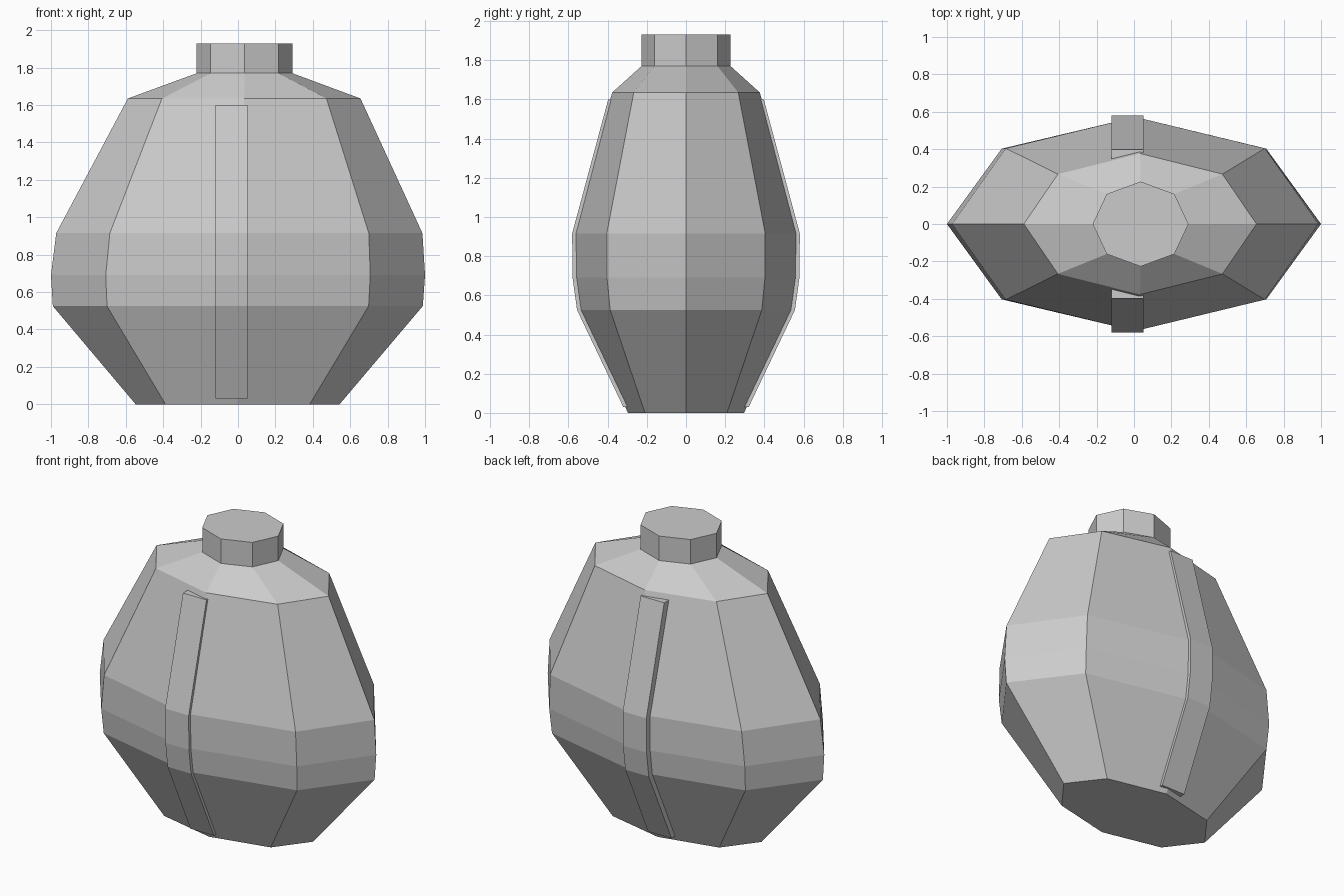
import bpy, bmesh, math

if "Cube" in bpy.data.objects:
    bpy.data.objects.remove(bpy.data.objects["Cube"])

grey = bpy.data.materials.new("plain grey")
grey.diffuse_color = (0.6, 0.6, 0.6, 1)
grey.use_nodes = True
grey.node_tree.nodes["Principled BSDF"].inputs["Base Color"].default_value = grey.diffuse_color


def finish(name, bm):
    bmesh.ops.recalc_face_normals(bm, faces=bm.faces)
    mesh = bpy.data.meshes.new(name)
    bm.to_mesh(mesh)
    bm.free()
    mesh.materials.append(grey)
    obj = bpy.data.objects.new(name, mesh)
    bpy.context.collection.objects.link(obj)
    return obj


def loft(name, rings, sides=8):
    """Closed eight-sided solid through rings of (z, centre x, radius x, radius y)."""
    bm = bmesh.new()
    loops = []
    for z, cx, rx, ry in rings:
        angles = [math.tau * i / sides for i in range(sides)]
        loops.append([bm.verts.new((cx + rx * math.cos(a), ry * math.sin(a), z)) for a in angles])
    for low, high in zip(loops, loops[1:]):
        for i in range(sides):
            j = (i + 1) % sides
            bm.faces.new((low[i], low[j], high[j], high[i]))
    bm.faces.new(loops[0])
    bm.faces.new(loops[-1])
    return finish(name, bm)


# Flattened pot body
BODY = [(0.0, -0.002, 0.545, 0.296), (0.525, -0.001, 0.989, 0.547),
        (0.69, 0.0, 1.0, 0.570), (0.915, 0.007, 0.979, 0.572),
        (1.635, 0.033, 0.622, 0.377), (1.77, 0.035, 0.256, 0.227)]
loft("pot_body", BODY)

# Short neck on top
loft("neck", [(1.765, 0.035, 0.256, 0.227), (1.93, 0.035, 0.256, 0.227)])


# Vertical straps that follow the front and back of the body
def strap(name, side):
    profile = [(0.03, 0.32), (0.525, 0.556), (0.69, 0.579), (0.915, 0.581), (1.60, 0.397)]
    bm = bmesh.new()
    rows = []
    for z, y in profile:
        rows.append([bm.verts.new((x, side * (y - d), z))
                     for x, d in ((-0.12, 0), (0.05, 0), (0.05, 0.07), (-0.12, 0.07))])
    for low, high in zip(rows, rows[1:]):
        for i in range(4):
            j = (i + 1) % 4
            bm.faces.new((low[i], low[j], high[j], high[i]))
    bm.faces.new(rows[0])
    bm.faces.new(rows[-1])
    return finish(name, bm)


strap("front_strap", -1)
strap("back_strap", 1)
